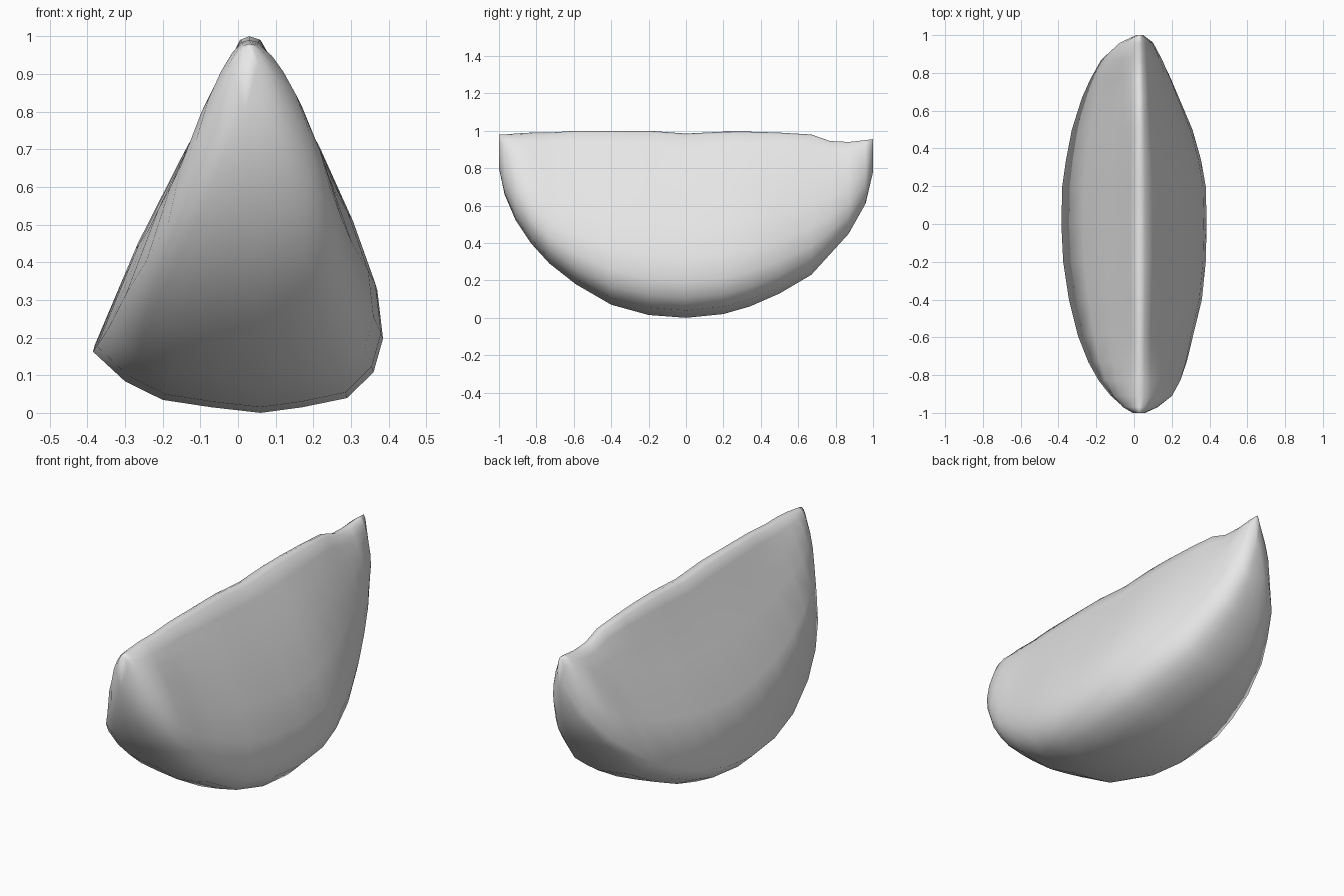
import bpy
import bmesh
import math

if "Cube" in bpy.data.objects:
    bpy.data.objects.remove(bpy.data.objects["Cube"], do_unlink=True)


def make_material(name, colour):
    mat = bpy.data.materials.new(name)
    mat.use_nodes = True
    mat.diffuse_color = colour
    mat.node_tree.nodes["Principled BSDF"].inputs["Base Color"].default_value = colour
    return mat


# Middle cross-section: offset from the ridge line, and depth below the ridge
SECTION = [
    (0, 0), (.03, .01), (.07, .08), (.12, .17), (.19, .3), (.28, .5),
    (.34, .67), (.355, .8), (.33, .89), (.26, .96), (.14, .985), (.03, 1),
    (-.1, .985), (-.23, .965), (-.33, .915), (-.415, .835), (-.3, .56),
    (-.18, .32), (-.1, .17), (-.05, .06), (-.025, .01),
]
RIDGE_X = .03
LEFT_REACH = max(-x for x, depth in SECTION)
RIGHT_REACH = max(x for x, depth in SECTION)

# Stations along the wedge: y, ridge height, rind height, x limits
STATIONS = [
    (-1, .98, .8, -.01, .06),
    (-.97, .98, .66, -.07, .13),
    (-.91, .985, .52, -.14, .21),
    (-.83, .99, .4, -.2, .255),
    (-.73, .99, .29, -.25, .285),
    (-.59, 1, .18, -.3, .315),
    (-.4, 1, .07, -.345, .36),
    (-.2, 1, .015, -.375, .38),
    (0, .985, 0, -.385, .385),
    (.2, .995, .02, -.38, .38),
    (.34, .995, .06, -.36, .355),
    (.5, .99, .13, -.33, .31),
    (.67, .98, .23, -.28, .24),
    (.77, .945, .34, -.24, .2),
    (.87, .94, .45, -.19, .155),
    (.96, .95, .61, -.09, .105),
    (1, .955, .78, .01, .05),
]


def section_ring(bm, y, ridge, rind, low_x, high_x):
    """Scale the section to a station, rounding it towards the tips."""
    tip = .7 * abs(y) ** 6
    ring = []
    for offset, depth in SECTION:
        if offset < 0:
            reach, share = low_x - RIDGE_X, -offset / LEFT_REACH
        else:
            reach, share = high_x - RIDGE_X, offset / RIGHT_REACH
        round_share = math.sqrt(max(0, 1 - (2 * depth - 1) ** 2))
        share += (round_share - share) * tip
        z = ridge + (rind - ridge) * depth
        ring.append(bm.verts.new((RIDGE_X + reach * share, y, z)))
    return ring


# Fruit wedge: loft the rings and close both tips
bm = bmesh.new()
rings = [section_ring(bm, *station) for station in STATIONS]
count = len(SECTION)
for first, second in zip(rings, rings[1:]):
    for i in range(count):
        j = (i + 1) % count
        bm.faces.new((first[i], first[j], second[j], second[i]))
bm.faces.new(rings[0])
bm.faces.new(rings[-1])
bmesh.ops.recalc_face_normals(bm, faces=bm.faces)
for face in bm.faces:
    face.smooth = True

mesh = bpy.data.meshes.new("fruit_wedge")
bm.to_mesh(mesh)
bm.free()
mesh.materials.append(make_material("light grey", (.8, .8, .8, 1)))
wedge = bpy.data.objects.new("fruit_wedge", mesh)
bpy.context.collection.objects.link(wedge)
